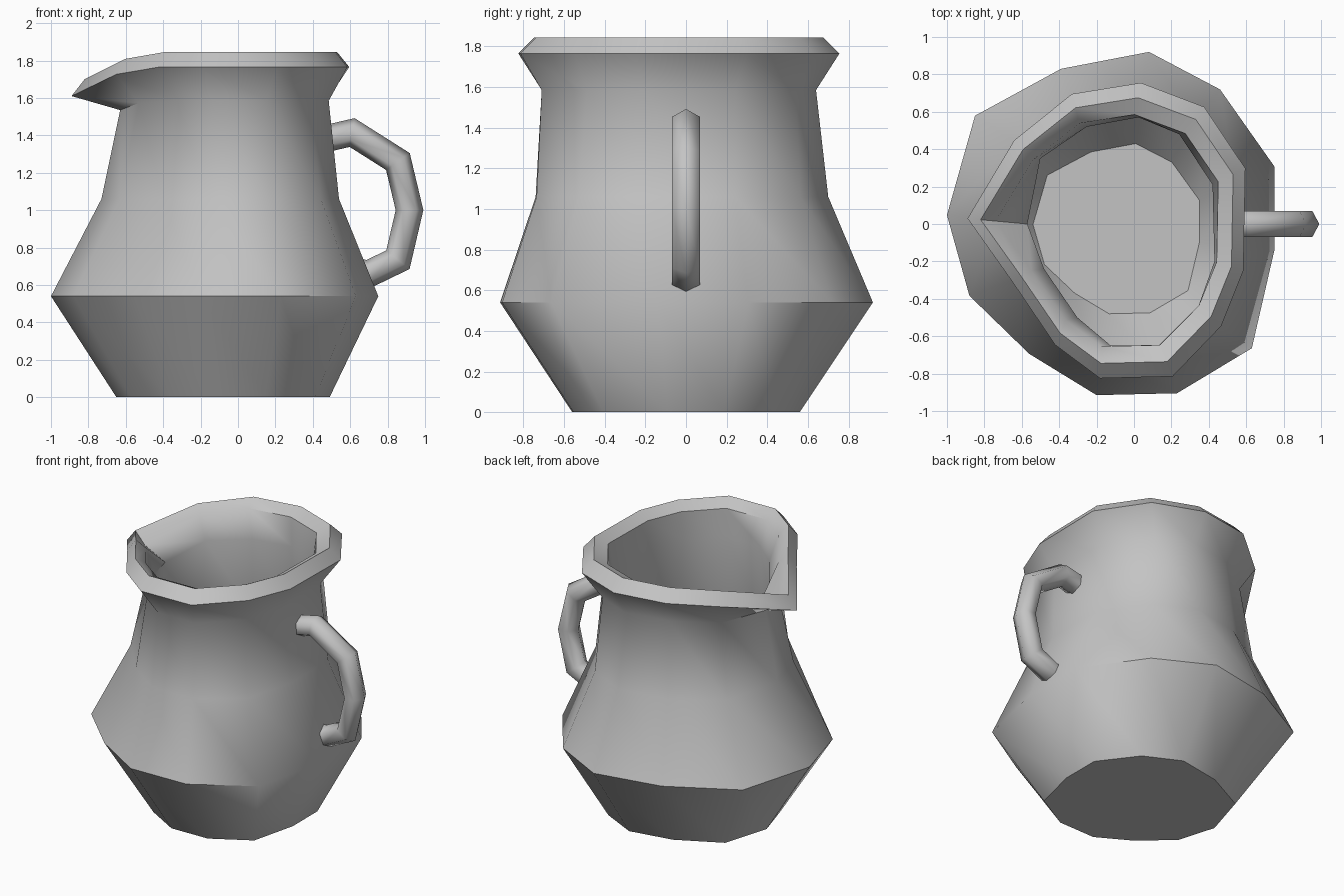
import bpy, bmesh, math
from mathutils import Vector

cube = bpy.data.objects.get("Cube")
if cube:
    bpy.data.objects.remove(cube)

clay = bpy.data.materials.new("grey clay")
clay.use_nodes = True
clay.diffuse_color = (0.55, 0.55, 0.55, 1)
clay.node_tree.nodes["Principled BSDF"].inputs["Base Color"].default_value = (0.55, 0.55, 0.55, 1)


def finish(name, bm, angle):
    bmesh.ops.recalc_face_normals(bm, faces=bm.faces)
    mesh = bpy.data.meshes.new(name)
    bm.to_mesh(mesh)
    bm.free()
    mesh.materials.append(clay)
    obj = bpy.data.objects.new(name, mesh)
    bpy.context.collection.objects.link(obj)
    bpy.ops.object.select_all(action='DESELECT')
    obj.select_set(True)
    bpy.context.view_layer.objects.active = obj
    bpy.ops.object.shade_smooth_by_angle(angle=math.radians(angle))


def skin(rings):
    """Bridge a list of point rings with quads and cap both ends."""
    bm = bmesh.new()
    loops = [[bm.verts.new(p) for p in ring] for ring in rings]
    for a, b in zip(loops, loops[1:]):
        for i in range(len(a)):
            j = (i + 1) % len(a)
            bm.faces.new((a[i], a[j], b[j], b[i]))
    bm.faces.new(loops[0])
    bm.faces.new(loops[-1])
    return bm


def fit(outline, x0, x1, y0, y1, z, drop=0.0):
    """Fit an outline to a box at height z; the spout point and its neighbours drop."""
    xs, ys = zip(*outline)
    ring = []
    for i, (x, y) in enumerate(outline):
        u = (x - min(xs)) / (max(xs) - min(xs))
        v = (y - min(ys)) / (max(ys) - min(ys))
        fall = {0: 1.0, 1: 0.25, 11: 0.25}.get(i, 0.0)
        ring.append((x0 + u * (x1 - x0), y0 + v * (y1 - y0), z - drop * fall))
    return ring


# Hand-thrown outlines, starting at the spout and running clockwise from above
belly = [(-1, .05), (-.85, .58), (-.39, .83), (.08, .92), (.46, .72), (.75, .31),
         (.75, -.14), (.63, -.66), (.23, -.9), (-.2, -.91), (-.56, -.69), (-.88, -.38)]
neck = [(-.57, 0), (-.5, .35), (-.25, .52), (.03, .57), (.25, .48), (.43, .21),
        (.44, -.2), (.35, -.45), (.14, -.65), (-.12, -.65), (-.3, -.5), (-.48, -.24)]
lip = [(-.89, .03), (-.64, .45), (-.33, .7), (.04, .76), (.38, .63), (.6, .3),
       (.59, -.25), (.47, -.55), (.21, -.82), (-.18, -.83), (-.42, -.65), (-.65, -.31)]
waist = [((a + c) / 2, (b + d) / 2) for (a, b), (c, d) in zip(belly, neck)]

# Jug body: outer wall, rolled lip with spout, inner wall and floor
finish("jug_body", skin([
    fit(belly, -.65, .49, -.56, .56, 0),
    fit(belly, -1, .75, -.915, .92, .54),
    fit(waist, -.73, .54, -.74, .70, 1.06),
    fit(neck, -.63, .485, -.71, .64, 1.585, .05),
    fit(lip, -.89, .595, -.825, .755, 1.765, .155),
    fit(lip, -.82, .53, -.745, .675, 1.845, .145),
    fit(lip, -.74, .45, -.655, .585, 1.80, .18),
    fit(neck, -.57, .43, -.65, .57, 1.60, .05),
    fit(waist, -.65, .46, -.66, .62, 1.06),
    fit(belly, -.90, .65, -.82, .82, .54),
    fit(belly, -.54, .35, -.48, .43, .07),
]), 50)

# Handle: six-sided tube swept along a bent path, mitred at each bend
path = [Vector(p) for p in ((.46, 0, 1.38), (.61, 0, 1.415), (.855, 0, 1.26), (.917, 0, 1),
                            (.855, 0, .735), (.70, 0, .66), (.62, 0, .67))]
rings = []
for i, p in enumerate(path):
    before = (p - path[max(i - 1, 0)]).normalized()
    after = (path[min(i + 1, len(path) - 1)] - p).normalized()
    tangent = (before + after).normalized()
    miter = 1 / max(tangent.dot(after if after.length else before), .5)
    out = Vector((-tangent.z, 0, tangent.x)) * miter
    rings.append([p + .072 * (out * math.cos(k * math.tau / 6) + Vector((0, 1.1, 0)) * math.sin(k * math.tau / 6))
                  for k in range(6)])
finish("handle", skin(rings), 65)
